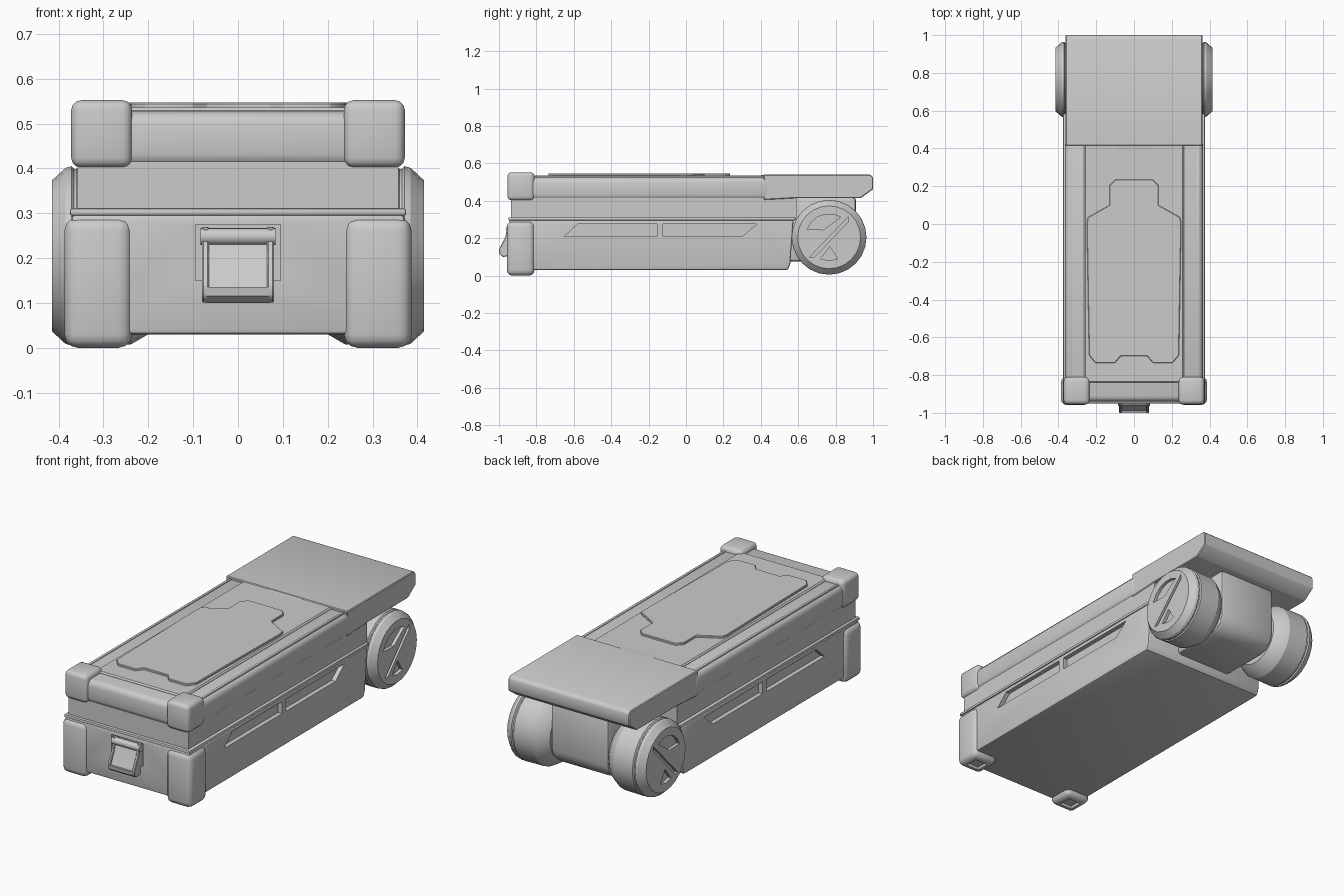
import bpy, bmesh, math

if "Cube" in bpy.data.objects:
    bpy.data.objects.remove(bpy.data.objects["Cube"])


def finish(name, bm, bevel=0, segs=2, mirror=False, cuts=(), angle=30):
    """Turn a bmesh into an object, then bevel, cut, mirror and shade it."""
    bmesh.ops.recalc_face_normals(bm, faces=bm.faces[:])
    mesh = bpy.data.meshes.new(name)
    bm.to_mesh(mesh)
    bm.free()
    ob = bpy.data.objects.new(name, mesh)
    bpy.context.collection.objects.link(ob)
    if bevel:
        m = ob.modifiers.new("bevel", 'BEVEL')
        m.width, m.segments, m.limit_method = bevel, segs, 'ANGLE'
    for c in cuts:
        m = ob.modifiers.new("cut", 'BOOLEAN')
        m.operation, m.solver, m.object = 'DIFFERENCE', 'EXACT', c
        c.hide_render = True
    if mirror:
        m = ob.modifiers.new("mirror", 'MIRROR')
        m.use_mirror_merge = False
    bpy.ops.object.select_all(action='DESELECT')
    bpy.context.view_layer.objects.active = ob
    ob.select_set(True)
    for m in [m.name for m in ob.modifiers]:
        bpy.ops.object.modifier_apply(modifier=m)
    bpy.ops.object.shade_smooth_by_angle(angle=math.radians(angle))
    for c in cuts:
        bpy.data.objects.remove(c)
    return ob


def prism(name, pts, axis, lo, hi, **kw):
    """Extrude an outline: axis X takes (y, z) points, axis Z takes (x, y)."""
    bm = bmesh.new()
    put = (lambda p, t: (t, *p)) if axis == 'X' else (lambda p, t: (*p, t))
    a = [bm.verts.new(put(p, lo)) for p in pts]
    b = [bm.verts.new(put(p, hi)) for p in pts]
    bm.faces.new(a)
    bm.faces.new(b)
    for i in range(len(pts)):
        j = (i + 1) % len(pts)
        bm.faces.new((a[i], a[j], b[j], b[i]))
    return finish(name, bm, **kw)


def box(name, x0, x1, y0, y1, z0, z1, **kw):
    return prism(name, [(x0, y0), (x1, y0), (x1, y1), (x0, y1)], 'Z', z0, z1, **kw)


def lathe(name, prof, cy, cz, n, **kw):
    """Spin (x, radius) points about an axis parallel to x."""
    bm = bmesh.new()
    rings = [[bm.verts.new((x, cy + r * math.cos(2 * math.pi * i / n),
                            cz + r * math.sin(2 * math.pi * i / n)))
              for i in range(n)] for x, r in prof]
    for a, b in zip(rings, rings[1:]):
        for i in range(n):
            j = (i + 1) % n
            bm.faces.new((a[i], a[j], b[j], b[i]))
    bm.faces.new(rings[0])
    bm.faces.new(rings[-1])
    return finish(name, bm, **kw)


# Lower body with slanted side recesses and a latch pocket
cuts = [
    prism("cut_a", [(-.65, .21), (-.155, .21), (-.155, .275), (-.58, .275)],
          'X', .348, .42, mirror=True),
    prism("cut_b", [(-.122, .21), (.30, .21), (.378, .275), (-.122, .275)],
          'X', .348, .42, mirror=True),
    box("cut_c", -.095, .095, -1, -.92, .15, .275),
]
prism("lower_body", [(-.945, .03), (.545, .03), (.557, .06), (.575, .298), (-.945, .298)],
      'X', -.372, .372, bevel=.01, cuts=cuts)
box("seam_rim", -.375, .375, -.95, .585, .295, .311, bevel=.005)

# Lid: lower band, bevelled upper shell, raised centre panel
box("lid_band", -.358, .358, -.935, .59, .305, .415)
box("lid_shell", -.365, .365, -.94, .45, .403, .527, bevel=.03, segs=3)
box("lid_side_rail", .33, .345, -.83, .42, .52, .531, bevel=.003, mirror=True)
box("lid_center_panel", -.265, .265, -.84, .45, .50, .536, bevel=.007, segs=1)
half = [(.07, -.70), (.10, -.735), (.205, -.735), (.238, -.695), (.25, 0),
        (.245, .035), (.13, .10), (.13, .205), (.10, .235)]
prism("top_label_plate", half + [(-x, y) for x, y in reversed(half)],
      'Z', .53, .547, bevel=.003, segs=1)

# Rear overhanging plate and the wheel housing below it
prism("rear_plate", [(.415, .405), (.60, .415), (.935, .415), (1, .462), (1, .525),
                     (.985, .54), (.415, .54)], 'X', -.362, .362, bevel=.004, segs=1)
prism("rear_plate_tongue", [(.38, .50), (.45, .50), (.45, .54), (.38, .535)],
      'X', -.1, .1)
prism("wheel_housing", [(.5, .42), (.91, .42), (.91, .16), (.895, .115), (.86, .085),
                        (.82, .075), (.5, .075)], 'X', -.172, .172, bevel=.02, angle=40)

# Wheels with recessed hub slots
cy, cz = .765, .205
at = lambda pts: [(cy + u, cz + v) for u, v in pts]
arc = [(.125 * math.cos(math.radians(t)), .125 * math.sin(math.radians(t)))
       for t in range(60, 161, 20)]
slots = [
    prism("slot_a", at([(-.105, -.107), (-.08, -.107), (.105, .085), (.105, .112)]),
          'X', .398, .45),
    prism("slot_b", at(arc + [(-.03, .04)]), 'X', .398, .45),
    prism("slot_c", at([(-.045, -.115), (0, -.125), (.045, -.115), (.005, -.05)]),
          'X', .398, .45),
]
lathe("wheel", [(.175, .145), (.20, .175), (.24, .198), (.355, .2), (.36, .194),
                (.366, .194), (.371, .2), (.385, .196), (.415, .168)],
      cy, cz, 24, mirror=True, cuts=slots, angle=25)
lathe("axle", [(-.2, .07), (.2, .07)], cy, cz, 20)

# Corner guards; the lower ones carry recessed feet
box("lower_corner_guard", .236, .387, -.958, -.81, 0, .291, bevel=.03, segs=3,
    mirror=True, cuts=[box("foot_cut", .275, .35, -.92, -.85, -.05, .015)])
box("upper_corner_guard", .236, .372, -.955, -.81, .402, .552, bevel=.022, segs=3,
    mirror=True)

# Front latch: side arms, plate, hinge bar
prism("latch_arm", [(-.91, .27), (-.955, .268), (-.966, .205), (-1, .14), (-.997, .115),
                    (-.978, .1), (-.93, .11)], 'X', .065, .08,
      bevel=.003, segs=1, mirror=True)
prism("latch_plate", [(-.92, .235), (-.95, .235), (-.962, .20), (-.99, .135),
                      (-.94, .135)], 'X', -.066, .066)
prism("latch_lip", [(-.94, .136), (-1, .136), (-.997, .115), (-.978, .1), (-.94, .105)],
      'X', -.07, .07)
lathe("latch_hinge_bar", [(-.084, .019), (.084, .019)], -.945, .248, 16)
